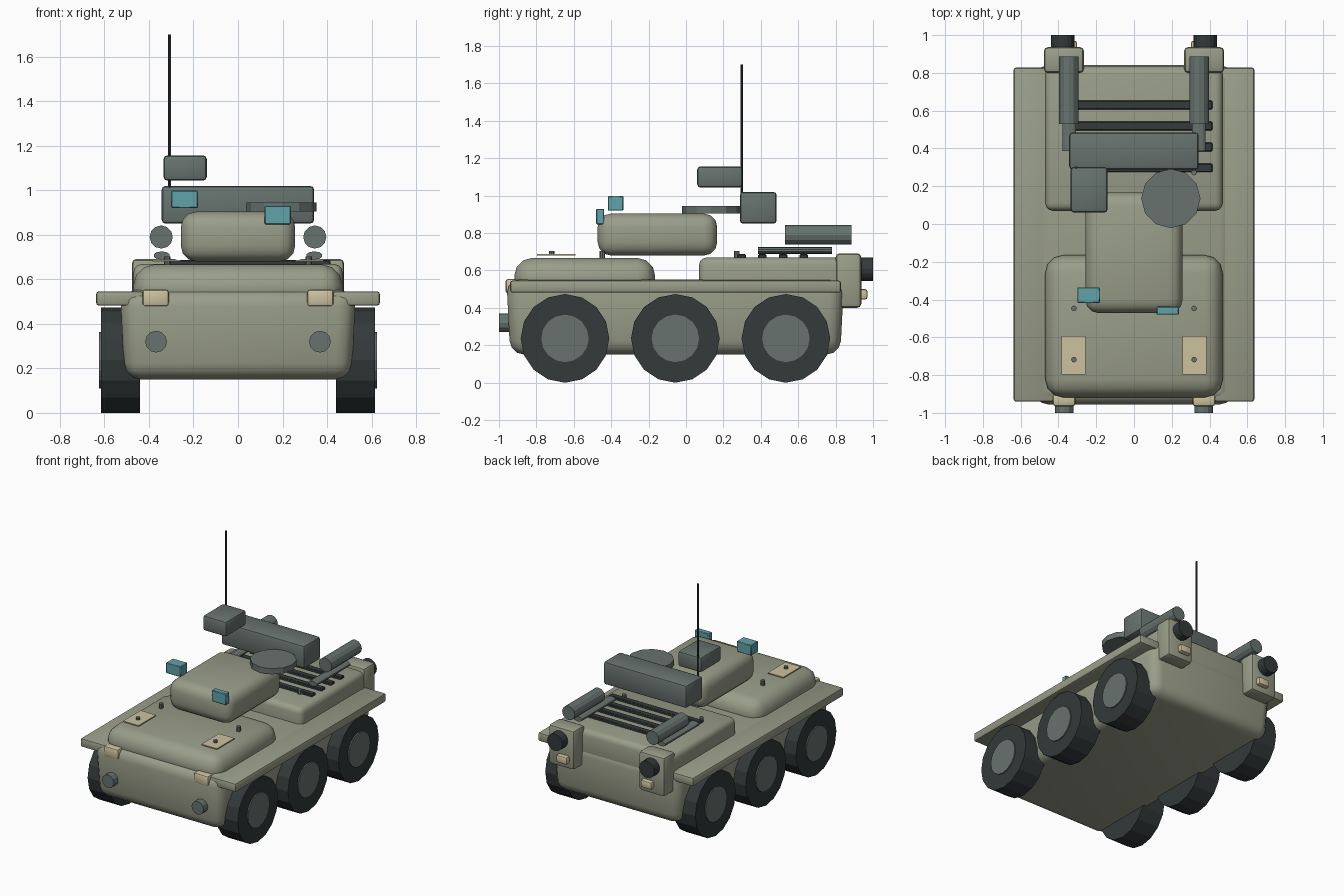
import bpy, bmesh, math
from mathutils import Matrix

if "Cube" in bpy.data.objects:
    bpy.data.objects.remove(bpy.data.objects["Cube"])


def material(name, r, g, b):
    m = bpy.data.materials.new(name)
    m.diffuse_color = (r, g, b, 1)
    m.use_nodes = True
    m.node_tree.nodes["Principled BSDF"].inputs["Base Color"].default_value = m.diffuse_color
    return m


HULL = material("hull_green", 0.32, 0.34, 0.25)
GREY = material("metal_grey", 0.135, 0.17, 0.155)
DARK = material("rubber_black", 0.033, 0.041, 0.043)
CREAM = material("lamp_cream", 0.61, 0.54, 0.35)
GLASS = material("glass_teal", 0.12, 0.36, 0.40)


def finish(name, bm, mat, angle):
    bmesh.ops.recalc_face_normals(bm, faces=bm.faces)
    me = bpy.data.meshes.new(name)
    bm.to_mesh(me)
    bm.free()
    me.materials.append(mat)
    me.polygons.foreach_set("use_smooth", [angle > 0] * len(me.polygons))
    if angle > 0:
        me.set_sharp_from_angle(angle=math.radians(angle))
    ob = bpy.data.objects.new(name, me)
    bpy.context.collection.objects.link(ob)
    return ob


def box(name, x, y, z, mat, bevel=0.0, seg=2, taper=0.0):
    """Box from (min, max) ranges; taper pulls in the bottom, bevel rounds all edges."""
    bm = bmesh.new()
    bmesh.ops.create_cube(bm, size=1)
    for v in bm.verts:
        sx, sy = math.copysign(taper, v.co.x), math.copysign(taper, v.co.y)
        low = v.co.z < 0
        v.co = [r[0] + (c + 0.5) * (r[1] - r[0]) for r, c in zip((x, y, z), v.co)]
        if low:
            v.co.x -= sx
            v.co.y -= sy
    if bevel:
        bmesh.ops.bevel(bm, geom=bm.edges[:], offset=bevel, segments=seg,
                        profile=0.5, affect='EDGES', clamp_overlap=True)
    return finish(name, bm, mat, 40 if bevel else 0)


def cyl(name, axis, centre, radius, length, sides, mat, squash=1.0):
    """Flat-sided cylinder along an axis; squash flattens it in height."""
    bm = bmesh.new()
    bmesh.ops.create_cone(bm, cap_ends=True, segments=sides,
                          radius1=radius, radius2=radius, depth=length)
    rot = {'X': Matrix.Rotation(math.pi / 2, 4, 'Y'),
           'Y': Matrix.Rotation(math.pi / 2, 4, 'X'),
           'Z': Matrix.Identity(4)}[axis]
    flat = Matrix.Diagonal((1, 1, squash, 1))
    bm.transform(Matrix.Translation(centre) @ flat @ rot)
    return finish(name, bm, mat, 0)


def span(s, a, b):
    return (a, b) if s > 0 else (-b, -a)


# Body
box("hull", (-0.53, 0.53), (-0.96, 0.845), (0.15, 0.553), HULL, 0.075, 3, 0.02)
box("front_deck", (-0.47, 0.47), (-0.918, -0.165), (0.45, 0.667), HULL, 0.095, 3)
box("rear_deck", (-0.47, 0.47), (0.07, 0.835), (0.45, 0.669), HULL, 0.04, 3)
box("turret", (-0.257, 0.257), (-0.472, 0.167), (0.68, 0.904), HULL, 0.07, 3)

# Weapon station on the roof
cyl("hatch_disc", 'Z', (0.195, 0.135, 0.925), 0.157, 0.042, 12, GREY)
box("cross_box", (-0.343, 0.342), (0.288, 0.485), (0.85, 1.02), GREY, 0.018)
box("sensor_box", (-0.335, -0.14), (0.06, 0.302), (1.043, 1.157), GREY, 0.018)
cyl("antenna", 'Z', (-0.307, 0.298, 1.35), 0.007, 0.70, 8, DARK)
box("left_sight", (-0.30, -0.18), (-0.418, -0.335), (0.92, 0.998), GLASS, 0.004, 1)
box("right_sight", (0.12, 0.237), (-0.48, -0.438), (0.847, 0.93), GLASS, 0.004, 1)

# Engine grille bars
for i in range(4):
    yc = 0.297 + 0.111 * i
    box(f"grille_bar_{i + 1}", (-0.33, 0.415), (yc - 0.023, yc + 0.023),
        (0.655, 0.687), DARK, 0.005, 1)

# Mirrored parts
for side, s in (("left", -1), ("right", 1)):
    box(side + "_fender", span(s, 0.425, 0.637), (-0.94, 0.828), (0.482, 0.546),
        HULL, 0.012)
    for i, yc in enumerate((-0.647, -0.057, 0.534)):
        cyl(f"{side}_tyre_{i + 1}", 'X', (s * 0.528, yc, 0.237), 0.237, 0.176, 16, DARK)
        cyl(f"{side}_hub_{i + 1}", 'X', (s * 0.594, yc, 0.237), 0.127, 0.06, 16, GREY)

    # Front lamps, tow stubs and deck plates
    box(side + "_headlamp", span(s, 0.31, 0.43), (-0.965, -0.90), (0.477, 0.555),
        CREAM, 0.015)
    cyl(side + "_tow_stub", 'Y', (s * 0.368, -0.96, 0.32), 0.049, 0.08, 12, GREY)
    box(side + "_deck_plate", span(s, 0.258, 0.385), (-0.797, -0.592),
        (0.679, 0.687), CREAM)
    for i, (yc, zc) in enumerate(((-0.718, 0.694), (-0.447, 0.685), (0.272, 0.685))):
        cyl(f"{side}_bolt_{i + 1}", 'Z', (s * 0.318, yc, zc), 0.015, 0.036 if i else 0.018,
            8, GREY)

    # Rear brackets with exhausts and tail lamps
    box(side + "_rear_bracket", span(s, 0.265, 0.477), (0.80, 0.937), (0.40, 0.692),
        HULL, 0.022)
    cyl(side + "_exhaust", 'Y', (s * 0.377, 0.955, 0.607), 0.063, 0.09, 16, DARK)
    box(side + "_tail_lamp", span(s, 0.302, 0.392), (0.92, 0.97), (0.445, 0.5),
        CREAM, 0.012)

    # Launch tubes on their rails
    cyl(side + "_launch_tube", 'Y', (s * 0.345, 0.708, 0.79), 0.052, 0.355, 12, GREY)
    cyl(side + "_tube_rail", 'Y', (s * 0.343, 0.583, 0.707), 0.037, 0.395, 10, GREY, 0.5)
    # Restore rail height after flattening about its own centre
